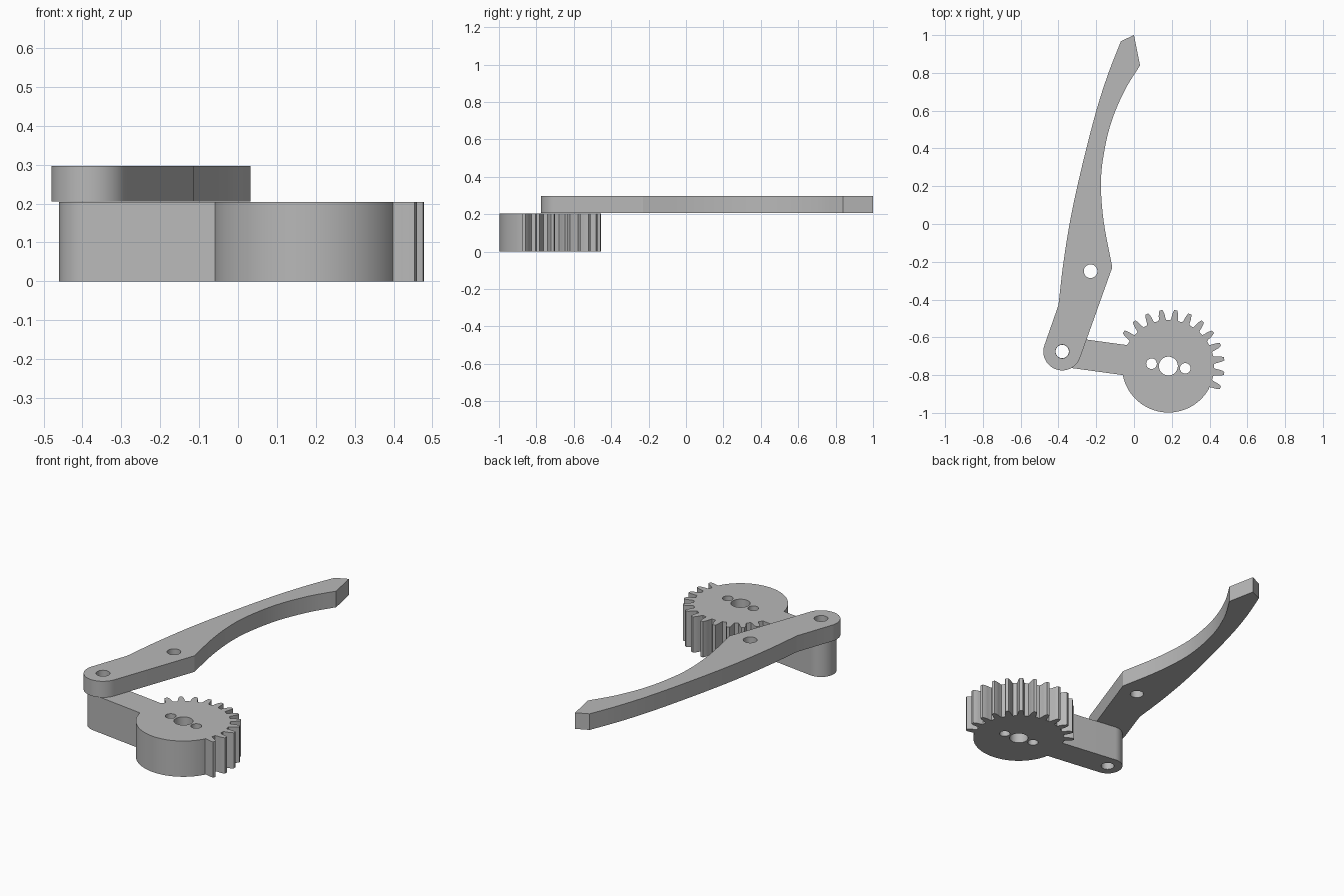
import bpy
import bmesh
from math import radians, degrees, cos, sin, asin, acos, atan2, hypot
from mathutils import Vector

if "Cube" in bpy.data.objects:
    bpy.data.objects.remove(bpy.data.objects["Cube"])

grey = bpy.data.materials.new("plain grey")
grey.use_nodes = True
grey.diffuse_color = (0.48, 0.48, 0.48, 1)
grey.node_tree.nodes["Principled BSDF"].inputs["Base Color"].default_value = grey.diffuse_color

GEAR = Vector((0.182, -0.752))
PIVOT = Vector((-0.38, -0.675))
BODY_R, ARM_R, KNUCKLE_R = 0.246, 0.08, 0.1
GEAR_TOP, FINGER_TOP = 0.204, 0.297


def polar(centre, radius, angle):
    a = radians(angle)
    return centre + Vector((cos(a), sin(a))) * radius


def arc(centre, radius, start, end, steps):
    return [polar(centre, radius, start + (end - start) * i / steps) for i in range(steps + 1)]


def circle(centre, radius):
    return arc(centre, radius, 0, 360, 40)[:-1]


def spline(points, steps=6):
    """Smooth curve through the given points."""
    pts = [Vector(p) for p in points]
    pts = [2 * pts[0] - pts[1]] + pts + [2 * pts[-1] - pts[-2]]
    out = []
    for a, b, c, d in zip(pts, pts[1:], pts[2:], pts[3:]):
        for i in range(steps):
            t = i / steps
            out.append(b + (c - a) * t / 2 + (a - 2.5 * b + 2 * c - d / 2) * t * t
                       + (1.5 * (b - c) + (d - a) / 2) * t ** 3)
    return out + [pts[-2]]


def tangent_angle(centre, radius, point, side):
    """Angle on a circle where the line to a point touches it."""
    d = Vector(point) - centre
    return degrees(atan2(d.y, d.x) + side * acos(radius / hypot(d.x, d.y)))


def plate(name, loops, bottom, top):
    """Solid plate from an outline followed by hole loops."""
    curve = bpy.data.curves.new(name, "CURVE")
    curve.dimensions = "2D"
    curve.fill_mode = "BOTH"
    curve.extrude = (top - bottom) / 2
    for loop in loops:
        s = curve.splines.new("POLY")
        s.points.add(len(loop) - 1)
        for point, p in zip(s.points, loop):
            point.co = (p.x, p.y, 0, 1)
        s.use_cyclic_u = True
    helper = bpy.data.objects.new(name + " curve", curve)
    bpy.context.collection.objects.link(helper)
    bpy.context.view_layer.update()
    graph = bpy.context.evaluated_depsgraph_get()
    mesh = bpy.data.meshes.new_from_object(helper.evaluated_get(graph))
    bpy.data.objects.remove(helper)
    bm = bmesh.new()
    bm.from_mesh(mesh)
    bmesh.ops.remove_doubles(bm, verts=bm.verts, dist=0.0001)
    bmesh.ops.translate(bm, verts=bm.verts, vec=(0, 0, (top + bottom) / 2))
    bmesh.ops.recalc_face_normals(bm, faces=bm.faces)
    bm.to_mesh(mesh)
    bm.free()
    mesh.name = name
    mesh.materials.clear()
    mesh.materials.append(grey)
    obj = bpy.data.objects.new(name, mesh)
    bpy.context.collection.objects.link(obj)
    bpy.ops.object.select_all(action="DESELECT")
    obj.select_set(True)
    bpy.context.view_layer.objects.active = obj
    bpy.ops.object.shade_smooth_by_angle(angle=radians(25))
    return obj


# Half gear with its lever arm
axis = PIVOT - GEAR
arm_angle = degrees(atan2(axis.y, axis.x))
join = degrees(asin(ARM_R / BODY_R))
outline = arc(GEAR, BODY_R, arm_angle + join, 332, 48)
tooth = [(0.243, 4.9), (0.253, 4.0), (0.268, 3.5), (0.283, 2.8), (0.298, 1.6)]
for k in range(12):
    mid = -22.5 + 15 * k
    outline += [polar(GEAR, r, mid - h) for r, h in tooth]
    outline += [polar(GEAR, r, mid + h) for r, h in reversed(tooth)]
outline.append(polar(GEAR, BODY_R, arm_angle - join))
outline += arc(PIVOT, ARM_R, arm_angle - 90, arm_angle + 90, 24)

side = axis.normalized() * 0.09
plate("gear_arm", [outline, circle(GEAR, 0.05), circle(GEAR + side, 0.028),
                   circle(GEAR - side, 0.028), circle(PIVOT, 0.035)], 0, GEAR_TOP)

# Curved gripper finger
inner = [(0.032, 0.84), (-0.05, 0.706), (-0.12, 0.54), (-0.16, 0.37), (-0.175, 0.21),
         (-0.16, 0.01), (-0.115, -0.23)]
outer = [(-0.40, -0.43), (-0.373, -0.2), (-0.33, 0.06), (-0.267, 0.34), (-0.198, 0.605),
         (-0.135, 0.80), (-0.069, 0.968)]
start = tangent_angle(PIVOT, KNUCKLE_R, outer[0], 1)
end = tangent_angle(PIVOT, KNUCKLE_R, inner[-1], -1)
finger = spline(outer) + [Vector((0, 1))] + spline(inner)
finger += arc(PIVOT, KNUCKLE_R, end, start - 360, 30)
plate("finger", [finger, circle(PIVOT, 0.036), circle(Vector((-0.23, -0.25)), 0.036)],
      GEAR_TOP + 0.001, FINGER_TOP)
